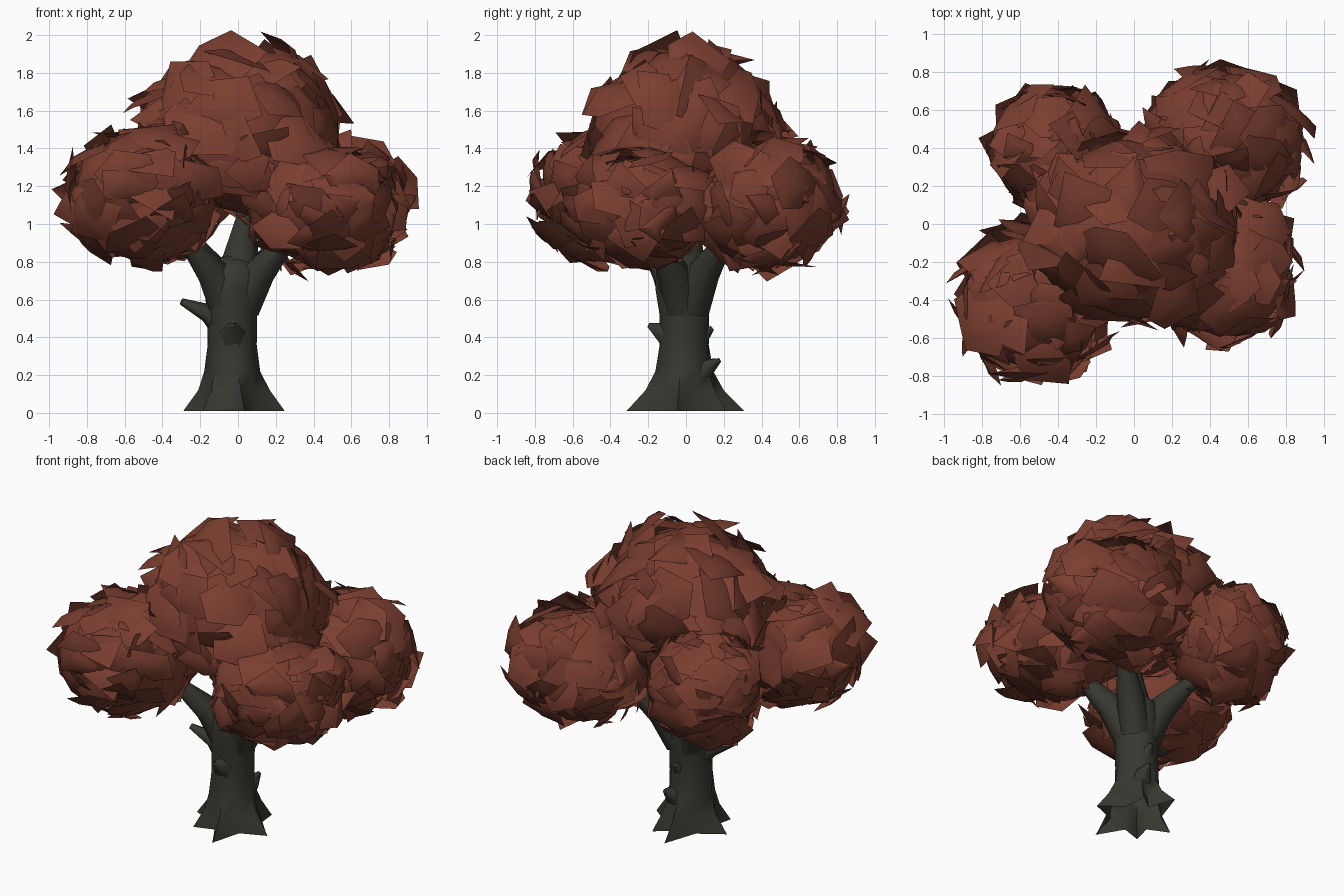
import bpy, bmesh, math, random
from mathutils import Vector

if "Cube" in bpy.data.objects:
    bpy.data.objects.remove(bpy.data.objects["Cube"])

random.seed(7)

def material(name, rgb):
    m = bpy.data.materials.new(name)
    m.diffuse_color = (*rgb, 1)
    m.use_nodes = True
    m.node_tree.nodes["Principled BSDF"].inputs["Base Color"].default_value = m.diffuse_color
    return m

BARK = material("dark bark", (0.039, 0.039, 0.030))
LEAF = material("rust leaves", (0.195, 0.048, 0.029))

def finish(name, bm, mat, angle):
    me = bpy.data.meshes.new(name)
    bm.to_mesh(me)
    bm.free()
    me.materials.append(mat)
    ob = bpy.data.objects.new(name, me)
    bpy.context.collection.objects.link(ob)
    bpy.ops.object.select_all(action='DESELECT')
    ob.select_set(True)
    bpy.context.view_layer.objects.active = ob
    bpy.ops.object.shade_smooth_by_angle(angle=math.radians(angle))
    return ob

def loft(bm, rings):
    """Skin a list of equal-length vertex rings and cap the far end."""
    rings = [[bm.verts.new(p) for p in r] for r in rings]
    n = len(rings[0])
    for a, b in zip(rings, rings[1:]):
        for i in range(n):
            j = (i + 1) % n
            bm.faces.new((a[i], a[j], b[j], b[i]))
    bm.faces.new(rings[-1])

def branch(name, path, radii, sides=7):
    bm = bmesh.new()
    pts = [Vector(p) for p in path]
    rings = []
    for i, p in enumerate(pts):
        d = (pts[min(i + 1, len(pts) - 1)] - pts[max(i - 1, 0)]).normalized()
        rot = Vector((0, 0, 1)).rotation_difference(d)
        rings.append([p + rot @ Vector((radii[i] * math.cos(t), radii[i] * math.sin(t), 0))
                      for t in (math.tau * k / sides for k in range(sides))])
    loft(bm, rings)
    finish(name, bm, BARK, 60)

# trunk: root tips alternate with valleys, flare fades with height
tips = [(-80, .31), (-8, .27), (62, .25), (97, .32), (180, .27), (228, .25)]
# z, valley radius, share of root flare, centre x
levels = [(0.01, .15, 1, -.02), (.03, .15, .88, -.02), (.12, .14, .42, -.02), (.22, .132, .14, -.03),
          (.36, .128, .02, -.03), (.52, .132, 0, -.03), (.66, .155, 0, -.025), (.75, .15, 0, -.02),
          (.83, .07, 0, -.01)]
bm = bmesh.new()
rings = []
for z, r, flare, cx in levels:
    ring = []
    for i, (ang, tip) in enumerate(tips):
        nxt = tips[(i + 1) % len(tips)][0]
        if nxt < ang:
            nxt += 360
        for a, rad in ((ang, r + (tip - .15) * flare), ((ang + nxt) / 2, r)):
            a = math.radians(a)
            ring.append((cx + rad * math.cos(a), -.01 + rad * math.sin(a), z))
    rings.append(ring)
loft(bm, rings)
finish("trunk", bm, BARK, 60)

# main limbs, one into each leaf cluster
branch("limb_centre", [(-.01, 0, .62), (.01, 0, .82), (.04, .01, 1.02), (.05, 0, 1.3)], [.13, .10, .06, .04])
limbs = {"front_left": (-.40, -.30), "front_right": (.38, -.22),
         "back_left": (-.36, .30), "back_right": (.36, .30)}
for name, (x, y) in limbs.items():
    branch("limb_" + name,
           [(.1 * x - .02, .1 * y, .56), (.33 * x - .01, .33 * y, .75), (.66 * x, .66 * y, .90), (x, y, 1.03)],
           [.10, .085, .05, .025])

# broken stubs and knots
branch("stub_left", [(-.06, -.02, .44), (-.16, -.03, .53), (-.30, -.06, .59)], [.08, .05, .018], 6)
branch("knot_front", [(-.03, -.06, .38), (-.03, -.12, .43), (-.03, -.20, .465)], [.09, .065, .012], 6)
branch("knot_back", [(.0, .05, .18), (.02, .11, .24), (.03, .18, .28)], [.08, .055, .012], 6)
branch("knot_back_upper", [(-.02, .05, .36), (-.02, .10, .42), (-.02, .14, .45)], [.06, .04, .015], 6)

def foliage(name, centre, radii, count, below=None):
    """Lumpy core wrapped in overlapping, jagged, curved leaf sheets."""
    c = Vector(centre)
    rx, ry, rz = radii
    below = below or rz
    bm = bmesh.new()

    def shell(d, h):
        return c + Vector((d.x * rx, d.y * ry, d.z * (rz if d.z > 0 else below))) * h

    bmesh.ops.create_icosphere(bm, subdivisions=2, radius=1)
    for v in bm.verts:
        v.co = shell(v.co, random.uniform(.80, .89))
    for k in range(count):
        # even spread of sheet directions over the sphere
        z = 1 - 2 * (k + .5) / count
        a = k * 2.39996 + random.uniform(-.3, .3)
        s = math.sqrt(1 - z * z)
        n = Vector((s * math.cos(a), s * math.sin(a), z))
        u = n.orthogonal().normalized()
        w = n.cross(u)
        sides = random.randint(4, 6)
        reach = random.uniform(.28, .62)
        height = random.uniform(.85, .96)
        lean = random.uniform(.03, .24)
        lean_at = random.uniform(0, math.tau)
        mid = bm.verts.new(shell(n, height))
        inner, outer = [], []
        for i in range(sides):
            t = math.tau * (i + random.uniform(-.25, .25)) / sides + lean_at
            e = reach * random.uniform(.7, 1.2)
            for ring, f in ((inner, .55), (outer, 1)):
                d = (n + (u * math.cos(t) + w * math.sin(t)) * e * f).normalized()
                h = height + lean * f * math.cos(t - lean_at)
                if ring is outer:
                    h += random.uniform(-.06, .06)
                ring.append(bm.verts.new(shell(d, min(h, 1.09))))
        for i in range(sides):
            j = (i + 1) % sides
            bm.faces.new((mid, inner[i], inner[j]))
            bm.faces.new((inner[i], outer[i], outer[j], inner[j]))
    finish(name, bm, LEAF, 60)

# leaf clusters; the top one is a dome with a shallow underside
foliage("leaves_top", (.01, -.02, 1.42), (.60, .52, .56), 95, .36)
foliage("leaves_front_left", (-.52, -.41, 1.15), (.44, .44, .38), 80)
foliage("leaves_front_right", (.45, -.23, 1.10), (.44, .42, .33), 80)
foliage("leaves_back_left", (-.41, .38, 1.17), (.38, .37, .37), 75)
foliage("leaves_back_right", (.48, .43, 1.10), (.46, .42, .38), 80)
